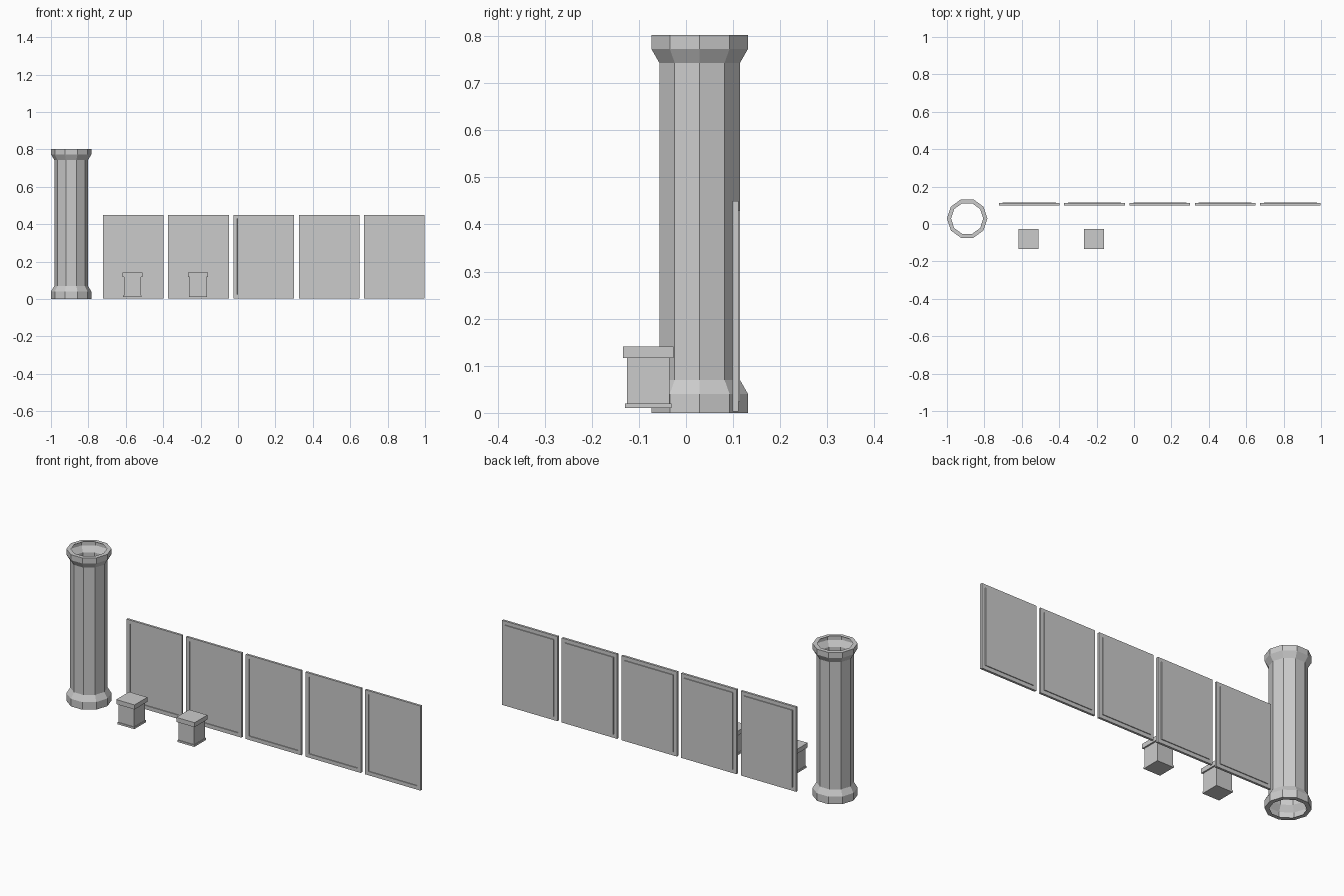
import bpy, bmesh, math

if "Cube" in bpy.data.objects:
    bpy.data.objects.remove(bpy.data.objects["Cube"])


def finish(name, bm):
    bmesh.ops.recalc_face_normals(bm, faces=bm.faces[:])
    mesh = bpy.data.meshes.new(name)
    bm.to_mesh(mesh)
    bm.free()
    obj = bpy.data.objects.new(name, mesh)
    bpy.context.collection.objects.link(obj)
    return obj


def lathe(name, profile, sides, cx, cy):
    """Ring of flat sides around a vertical axis, open through the middle."""
    bm = bmesh.new()
    rings = []
    for r, z in profile:
        rings.append([bm.verts.new((cx + r * math.cos(2 * math.pi * i / sides),
                                    cy + r * math.sin(2 * math.pi * i / sides), z))
                      for i in range(sides)])
    for a, b in zip(rings, rings[1:]):
        for i in range(sides):
            j = (i + 1) % sides
            bm.faces.new((a[i], a[j], b[j], b[i]))
    return finish(name, bm)


def add_box(bm, x0, x1, y0, y1, z0, z1):
    verts = bmesh.ops.create_cube(bm, size=1)["verts"]
    for v in verts:
        v.co = (x0 if v.co.x < 0 else x1,
                y0 if v.co.y < 0 else y1,
                z0 if v.co.z < 0 else z1)


# Hollow ten-sided column with flared ends
lathe("column", [(0.086, 0.0), (0.108, 0.0), (0.108, 0.04), (0.09, 0.07),
                 (0.09, 0.743), (0.108, 0.773), (0.108, 0.802), (0.086, 0.802)],
      10, -0.892, 0.029)


# Wall panels: pressed field, recessed in front and raised behind
def panel(name, x0):
    x1, z0, z1 = x0 + 0.324, 0.003, 0.45
    front, back, press = 0.099, 0.111, 0.004
    bm = bmesh.new()
    add_box(bm, x0, x1, front, back, z0, z1)
    bm.normal_update()
    for face in [f for f in bm.faces if abs(f.normal.y) > 0.9]:
        bmesh.ops.inset_region(bm, faces=[face], thickness=0.028)
        step = bmesh.ops.inset_region(bm, faces=[face], thickness=0.0005)
        for v in face.verts:
            v.co.y += press
    return finish(name, bm)


for i in range(5):
    panel(f"wall_panel_{i + 1}", -0.722 + 0.349 * i)


# Small pedestals: plinth, body and overhanging cap
def pedestal(name, cx, cy):
    bm = bmesh.new()
    for half, z0, z1 in ((0.049, 0.01, 0.02), (0.0455, 0.02, 0.117), (0.0535, 0.117, 0.141)):
        add_box(bm, cx - half, cx + half, cy - half, cy + half, z0, z1)
    return finish(name, bm)


for i, x in enumerate((-0.565, -0.214)):
    pedestal(f"pedestal_{i + 1}", x, -0.08)
